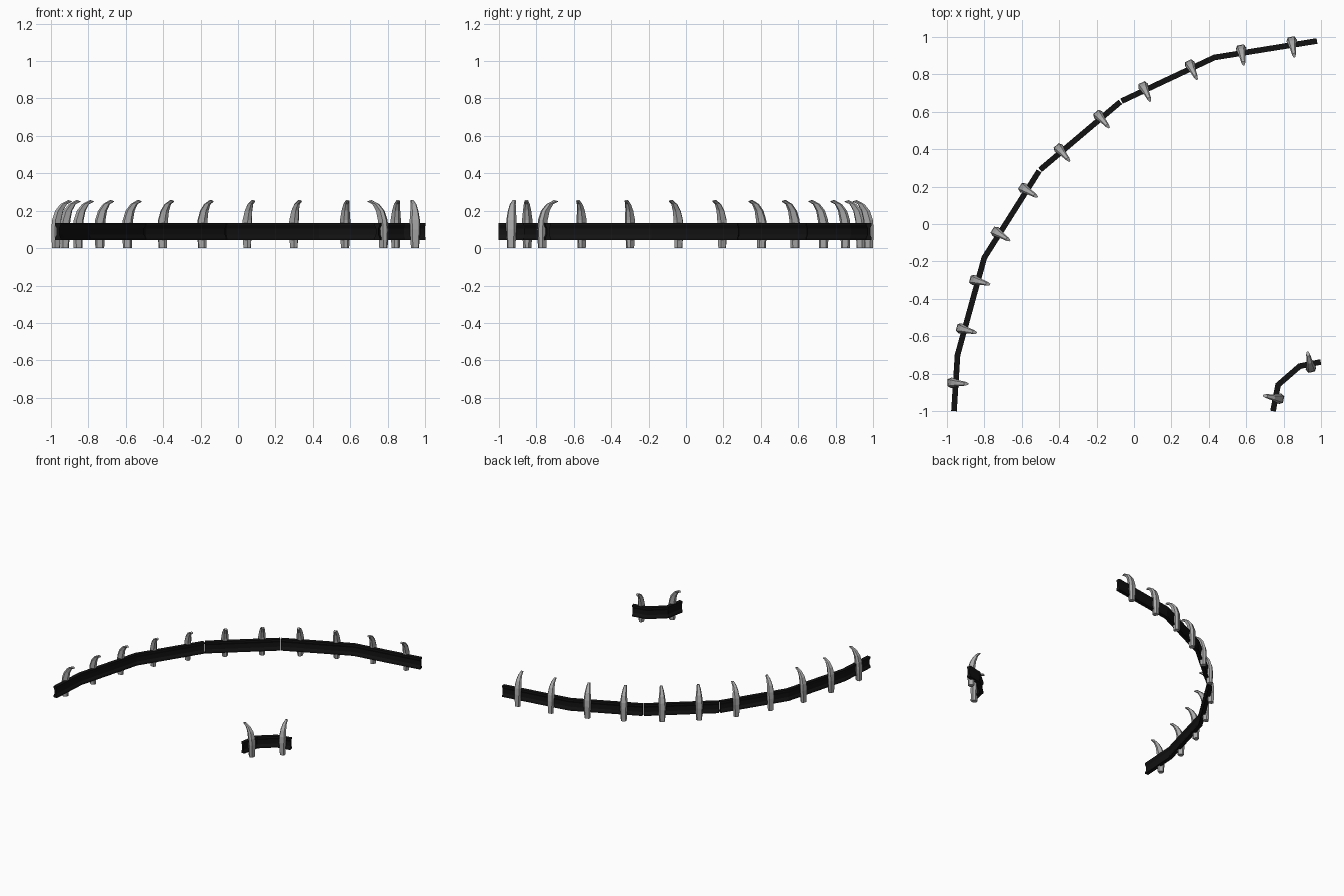
import bpy, bmesh
from mathutils import Vector

if "Cube" in bpy.data.objects:
    bpy.data.objects.remove(bpy.data.objects["Cube"])

OUTER = [(-.962, -1), (-.943, -.70), (-.80, -.18), (-.505, .287), (-.07, .655), (.43, .89), (.978, .978)]
INNER = [(.743, -1), (.77, -.86), (.885, -.76), (.998, -.737)]
OUTER_POSTS = [(-.955, -.85), (-.92, -.56), (-.835, -.305), (-.725, -.05), (-.58, .185), (-.39, .39),
               (-.18, .57), (.055, .725), (.305, .84), (.575, .92), (.845, .965)]
INNER_POSTS = [(.76, -.93), (.94, -.745)]

black = bpy.data.materials.new("black_rail")
black.diffuse_color = (.006, .006, .006, 1)
black.use_nodes = True
black.node_tree.nodes["Principled BSDF"].inputs["Base Color"].default_value = black.diffuse_color
grey = bpy.data.materials.new("grey_post")
grey.diffuse_color = (.4, .4, .4, 1)
grey.use_nodes = True
grey.node_tree.nodes["Principled BSDF"].inputs["Base Color"].default_value = grey.diffuse_color

# rail section (across, height): a plank with shallow hollow faces
RAIL = [(-.015, .043), (.015, .043), (.015, .055), (.007, .072), (.007, .106), (.015, .123), (.015, .135),
        (-.015, .135), (-.015, .123), (-.007, .106), (-.007, .072), (-.015, .055)]
# post levels: height, outer depth, inner depth, half width
# tip leans over the track
POST = [(.0, -.041, .0, .022), (.10, -.044, .004, .028), (.15, -.040, .007, .028),
        (.20, -.024, .018, .022), (.235, .004, .038, .016), (.257, .045, .068, .010)]


def loft(name, rings, mat):
    """Skin a list of rings and cap both ends."""
    bm = bmesh.new()
    vs = [[bm.verts.new(p) for p in r] for r in rings]
    n = len(rings[0])
    for a, b in zip(vs, vs[1:]):
        for i in range(n):
            bm.faces.new((a[i], a[(i + 1) % n], b[(i + 1) % n], b[i]))
    bm.faces.new(vs[0])
    bm.faces.new(vs[-1])
    bmesh.ops.recalc_face_normals(bm, faces=bm.faces)
    me = bpy.data.meshes.new(name)
    bm.to_mesh(me)
    bm.free()
    me.materials.append(mat)
    bpy.context.collection.objects.link(bpy.data.objects.new(name, me))


def right(a, b):
    d = (b - a).normalized()
    return Vector((d.y, -d.x))


def rail(name, pts):
    """Mitred rail along a path."""
    pts = [Vector(p) for p in pts]
    rings = []
    for i, p in enumerate(pts):
        n0 = right(pts[max(i - 1, 0)], pts[max(i, 1)])
        n1 = right(pts[min(i, len(pts) - 2)], pts[min(i + 1, len(pts) - 1)])
        m = (n0 + n1).normalized()
        m /= m.dot(n0)
        rings.append([(p.x + m.x * u, p.y + m.y * u, z) for u, z in RAIL])
    loft(name, rings, black)


def post(name, at, path, side):
    """Hooked post, set on the outer face of the nearest rail segment."""
    at = Vector(at)
    best = None
    for a, b in zip(path, path[1:]):
        a, b = Vector(a), Vector(b)
        t = min(max((at - a).dot(b - a) / (b - a).length_squared, 0), 1)
        q = a.lerp(b, t)
        if best is None or (q - at).length < best[0]:
            best = ((q - at).length, q, right(a, b) * side)
    _, q, n = best
    s = Vector((-n.y, n.x))
    rings = []
    for z, o, i, w in POST:
        mid = o + (i - o) * .4
        sec = [(o, -w * .65), (mid, -w), (i, -w * .4), (i, w * .4), (mid, w), (o, w * .65)]
        rings.append([(*(q + n * d + s * v), z + (.35 * (o - d) * (z > .25))) for d, v in sec])
    loft(name, rings, grey)


def toward(a, b, gap):
    return tuple(Vector(a) + (Vector(b) - Vector(a)).normalized() * gap)


# outer rail in three lengths with small gaps, inner rail in one
for k, (i, j) in enumerate([(0, 3), (3, 4), (4, 6)]):
    part = OUTER[i:j + 1]
    if i > 0:
        part[0] = toward(part[0], part[1], .004)
    if j < 6:
        part[-1] = toward(part[-1], part[-2], .004)
    rail(f"outer_rail_{k}", part)
rail("inner_rail", INNER)

for k, p in enumerate(OUTER_POSTS):
    post(f"outer_post_{k}", p, OUTER, 1)
for k, p in enumerate(INNER_POSTS):
    post(f"inner_post_{k}", p, INNER, -1)
